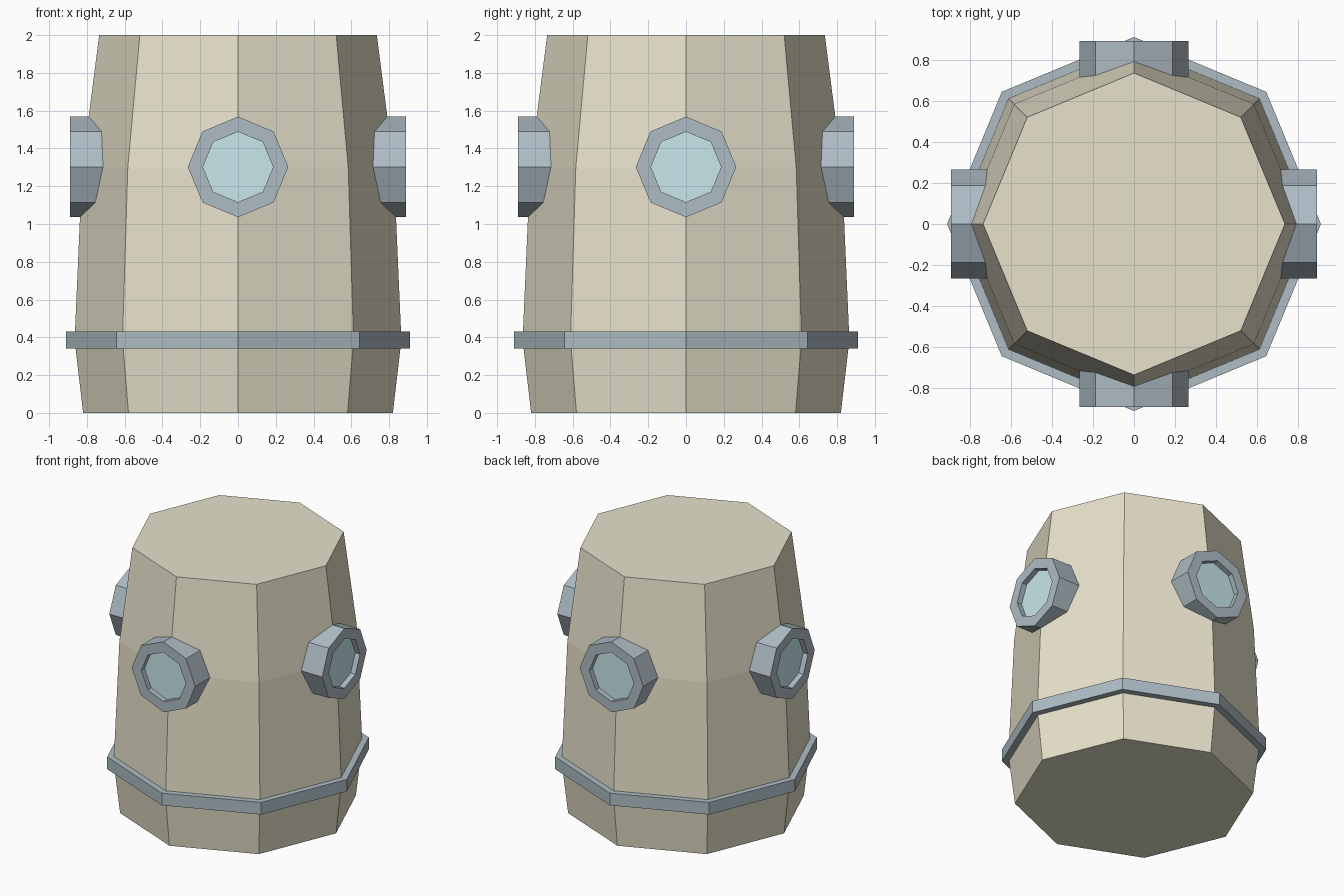
import bpy, bmesh
from math import sin, cos, pi
from mathutils import Matrix

if "Cube" in bpy.data.objects:
    bpy.data.objects.remove(bpy.data.objects["Cube"])


def paint(name, rgb):
    m = bpy.data.materials.new(name)
    m.diffuse_color = (*rgb, 1)
    m.use_nodes = True
    m.node_tree.nodes["Principled BSDF"].inputs["Base Color"].default_value = m.diffuse_color
    return m


def loft(name, profile, mat, caps=True, matrix=Matrix()):
    """Eight-sided loft around z through (radius, height) points."""
    bm = bmesh.new()
    rings = [[bm.verts.new((r * cos(i * pi / 4), r * sin(i * pi / 4), z)) for i in range(8)]
             for r, z in profile]
    for a, b in zip(rings, rings[1:]):
        for i in range(8):
            j = (i + 1) % 8
            bm.faces.new((a[i], a[j], b[j], b[i]))
    if caps:
        bm.faces.new(rings[0][::-1])
        bm.faces.new(rings[-1])
    bm.transform(matrix)
    me = bpy.data.meshes.new(name)
    bm.to_mesh(me)
    bm.free()
    me.materials.append(mat)
    ob = bpy.data.objects.new(name, me)
    bpy.context.collection.objects.link(ob)
    return ob


cream = paint("cream", (0.80, 0.76, 0.60))
steel = paint("steel", (0.42, 0.50, 0.55))
glass = paint("glass", (0.58, 0.80, 0.83))

# Tapered eight-sided body and the band around its base
loft("body", [(0.82, 0), (0.865, 0.385), (0.825, 1.3), (0.735, 2)], cream)
loft("band", [(0.91, 0.34), (0.91, 0.432)], steel)

# Four portholes, each a recessed frame with a pane
for k, side in enumerate(("front", "right", "back", "left")):
    place = (Matrix.Translation((0, 0, 1.302)) @ Matrix.Rotation(k * pi / 2, 4, 'Z')
             @ Matrix.Rotation(pi / 2, 4, 'X'))
    loft(side + "_porthole_frame",
         [(0.266, 0.66), (0.266, 0.89), (0.186, 0.89), (0.186, 0.84)],
         steel, False, place)
    loft(side + "_porthole_pane", [(0.186, 0.66), (0.186, 0.85)], glass, True, place)
